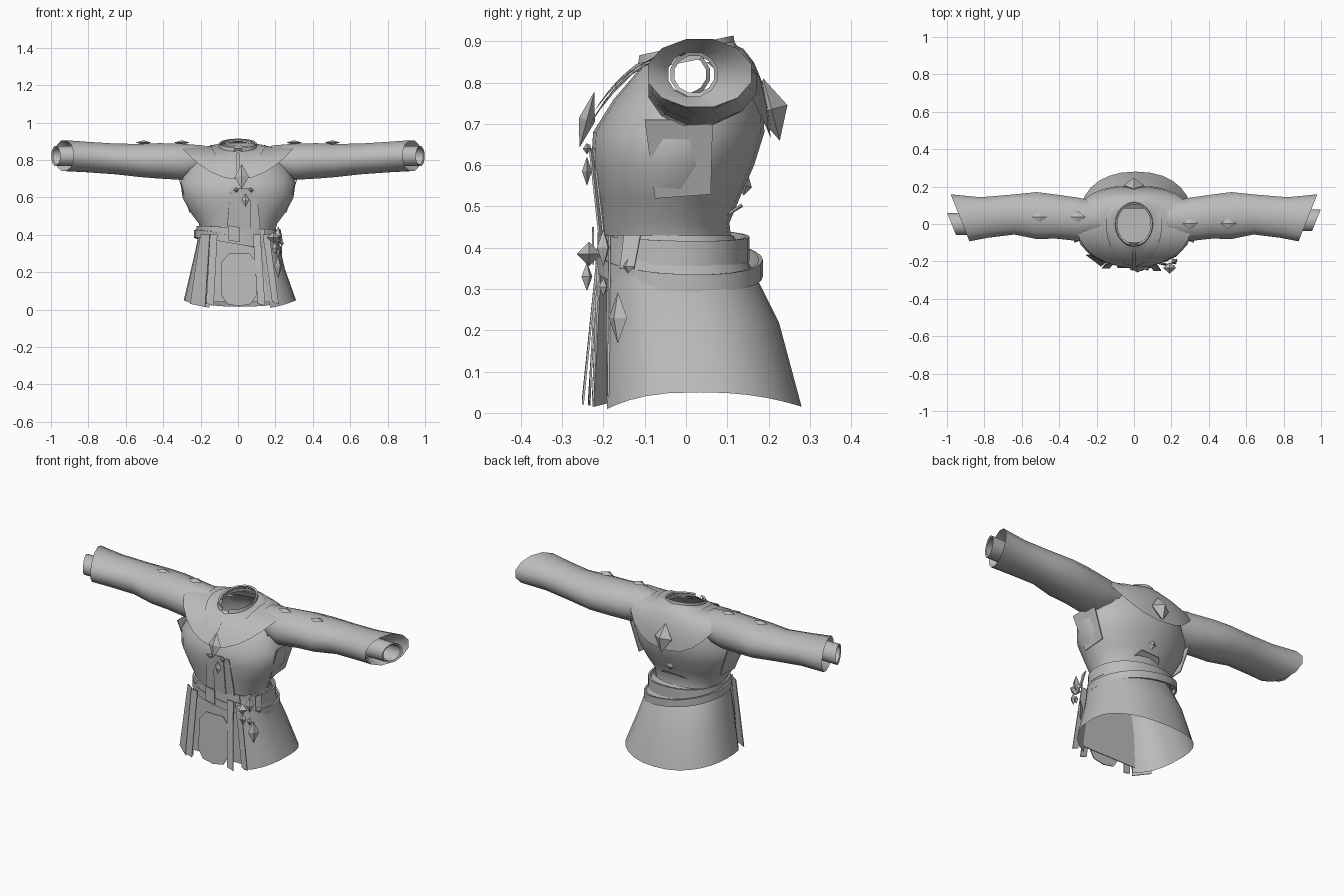
import bpy
from math import sin, cos, pi, radians, copysign
from mathutils import Vector, Euler

if "Cube" in bpy.data.objects:
    bpy.data.objects.remove(bpy.data.objects["Cube"], do_unlink=True)

cloth = bpy.data.materials.new("grey cloth")
cloth.use_nodes = True
GREY = (0.5, 0.5, 0.5, 1)
cloth.diffuse_color = GREY
cloth.node_tree.nodes["Principled BSDF"].inputs["Base Color"].default_value = GREY


def make(name, verts, faces, smooth=True, thickness=0):
    mesh = bpy.data.meshes.new(name)
    mesh.from_pydata([tuple(v) for v in verts], [], faces)
    mesh.materials.append(cloth)
    obj = bpy.data.objects.new(name, mesh)
    bpy.context.collection.objects.link(obj)
    if thickness:
        solid = obj.modifiers.new("thickness", 'SOLIDIFY')
        solid.thickness = thickness
        solid.offset = 0
    if smooth:
        bpy.ops.object.select_all(action='DESELECT')
        obj.select_set(True)
        bpy.context.view_layer.objects.active = obj
        bpy.ops.object.shade_smooth_by_angle(angle=radians(42))
    return obj


def surface(name, rows, closed=True, skip=None):
    """Skin a grid of points; skip tells which face centres stay open."""
    n = len(rows[0])
    verts = [p for row in rows for p in row]
    faces = []
    for r in range(len(rows) - 1):
        for i in range(n if closed else n - 1):
            j = (i + 1) % n
            face = (r * n + i, r * n + j, (r + 1) * n + j, (r + 1) * n + i)
            if not (skip and skip(sum((verts[k] for k in face), Vector()) / 4)):
                faces.append(face)
    return make(name, verts, faces)


def power(value, exponent):
    return copysign(abs(value) ** exponent, value)


def angles(n, gap=0):
    """Angles round the body from the front; a gap leaves the front open."""
    if not gap:
        return [2 * pi * i / n for i in range(n)]
    return [gap + (2 * pi - 2 * gap) * i / n for i in range(n + 1)]


def body_point(a, half_width, front, back, z, exponent=1.0):
    mid, half = (front + back) / 2, (back - front) / 2
    return Vector((half_width * power(sin(a), exponent),
                   mid - half * power(cos(a), exponent), z))


def gem(name, location, half_w, half_h, depth, tilt=(0, 0, 0)):
    """Flat four-sided diamond with a raised middle on both faces."""
    turn = Euler([radians(t) for t in tilt]).to_matrix()
    points = [(half_w, 0, 0), (0, 0, half_h), (-half_w, 0, 0), (0, 0, -half_h),
              (0, -depth, 0), (0, depth, 0)]
    verts = [turn @ Vector(p) + Vector(location) for p in points]
    faces = [(i, (i + 1) % 4, 4) for i in range(4)]
    faces += [((i + 1) % 4, i, 5) for i in range(4)]
    return make(name, verts, faces, smooth=False)


def plate(name, points):
    return make(name, points, [tuple(range(len(points)))], smooth=False, thickness=0.005)


# Torso with open armholes: half width, front, back, height
torso = [(.20, -.20, .11, .42), (.212, -.205, .105, .46), (.257, -.212, .13, .52),
         (.30, -.23, .165, .60), (.31, -.225, .19, .68), (.265, -.175, .185, .76),
         (.20, -.115, .15, .83), (.10, -.10, .11, .85)]
rows = [[body_point(a, *ring, exponent=.9 if cos(a) > 0 else 1) for a in angles(22)]
        for ring in torso]
surface("torso", rows, skip=lambda c: abs(c.x) > .13 and c.z > .74 and abs(c.y - .02) < .09)
plate("waist_lining", rows[0])

# Skirt, open at the front, with a hem that dips front and back
skirt = [(.205, -.20, .115, .43), (.225, -.205, .17, .33),
         (.25, -.21, .225, .22), (.30, -.21, .28, .03)]
around = angles(24, gap=.45)
rows = [[body_point(a, *ring, exponent=.74 if cos(a) > 0 else .9) for a in around]
        for ring in skirt]
for p, a in zip(rows[-1], around):
    p.x += .01
    p.z = .05 - (.05 if cos(a) > 0 else .035) * cos(a) ** 2
surface("skirt", rows, closed=False)


# Shoulder cape and the narrower lapel on top of it
def dome(name, width, front, back, drops, lift, gap=0):
    rows = []
    for step in range(6):
        s = step / 5
        row = []
        for a in angles(26, gap):
            neck = body_point(a, .10, -.12, .11, .867 - .028 * cos(a))
            e = 1 if cos(a) > 0 else .8
            hem = Vector((width * power(sin(a), e),
                          front * cos(a) if cos(a) > 0 else back * abs(cos(a)) ** e,
                          .875 - drops[0 if cos(a) > 0 else 1] * cos(a) ** 2))
            # Straighter over the chest, rounder over the back
            bulge = .6 - .35 * cos(a)
            p = neck.lerp(hem, s + bulge * (sin(s * pi / 2) - s))
            fall = 1 - s + bulge * (cos(s * pi / 2) - 1 + s)
            p.z = hem.z + (neck.z - hem.z) * fall + lift
            row.append(p)
        rows.append(row)
    surface(name, rows, closed=not gap)


dome("shoulder_cape", .31, -.235, .205, (.18, .21), 0)
dome("lapel", .15, -.225, .13, (.155, .02), .006, gap=.06)

# Standing collar, higher at the back
surface("collar", [[body_point(a, w, -f, f, z - .024 * cos(a)) for a in angles(18, gap=.2)]
                   for w, f, z in ((.105, .122, .85), (.10, .115, .89), (.09, .105, .885))],
        closed=False)

# Sleeves: distance, centre y, centre z, half depth, half height, end slant.
# The last two sections turn back in as the lining behind the cuff.
sleeve = [(.18, .03, .80, .09, .08, 0), (.30, .025, .79, .12, .10, 0),
          (.42, .04, .795, .122, .098, 0), (.52, .045, .797, .13, .092, 0),
          (.65, .05, .805, .11, .085, .1), (.80, .035, .815, .112, .084, .2),
          (.93, .033, .823, .13, .085, .4), (.90, .03, .822, .10, .07, .4),
          (.86, .015, .82, .06, .055, .4)]


def tube(name, side, sections, count=12):
    rows = []
    for x, cy, cz, ry, rz, slant in sections:
        ring = [2 * pi * (i + .5) / count for i in range(count)]
        rows.append([Vector((side * (x + slant * ry * cos(a)), cy + ry * cos(a),
                             cz + rz * sin(a))) for a in ring])
    if side < 0:
        rows = [row[::-1] for row in rows]
    return surface(name, rows)


for side, label in ((1, "left"), (-1, "right")):
    tube(label + "_sleeve", side, sleeve)
    # Inner cuff: outer wall turned back into a smaller lining
    y = .01 + side * .01
    tube(label + "_inner_cuff", side, [(x, y, .82, ry, ry * .92, .4) for x, ry in
                                       ((.86, .06), (.975, .06), (.97, .05), (.86, .05))])
    # Gusset from the underside of the sleeve to the ribs
    plate(label + "_gusset", [(side * .318, -.10, .71), (side * .318, .065, .71),
                              (side * .258, .06, .53), (side * .258, -.075, .52)])
    # Shoulder and upper arm diamonds lie flat
    for where, x in (("shoulder", .30), ("arm", .505)):
        gem(f"{label}_{where}_diamond", (side * x, .02 - side * .018, .893), .042, .03, .012,
            (90, 0, 0))


# Two crossing belts round the waist
def belt(name, width, front, back, height, centre):
    surface(name, [[body_point(a, width + out, front - out, back + out, centre(a) + dz, .9)
                    for a in angles(28)]
                   for out, dz in ((-.006, -height), (.004, -height), (.004, height), (-.006, height))])


belt("upper_belt", .218, -.21, .15, .03, lambda a: .402 - .015 * sin(a) + .005 * cos(a))
belt("lower_belt", .23, -.215, .182, .021, lambda a: .36 - .045 * sin(a) + .01 * cos(a))

# Front apron, shaped centre panel and chest placket
plate("under_apron", [(-.17, -.188, .04), (.18, -.188, .04), (.14, -.185, .43), (-.14, -.185, .43)])
outline = [(-.05, .30), (-.09, .25), (-.09, .08), (-.06, .03), (.005, .018),
           (.07, .03), (.10, .08), (.10, .25), (.06, .30)]
plate("front_panel", [(x, -.235 + .05 * z, z) for x, z in outline])
plate("placket", [(-.06, -.205, .43), (.12, -.20, .43), (.10, -.224, .64), (-.04, -.23, .64)])
plate("placket_strip", [(.0, -.21, .43), (.07, -.21, .43), (.07, -.234, .65), (.0, -.234, .65)])


# Hanging straps lean outward toward the hem
def strap(name, x_top, x_low, width, low, lean=-.25):
    plate(name, [(x_top - width, -.212, .40), (x_top + width, -.212, .40),
                 (x_low + width, lean, low), (x_low - width, lean, low + .012)])


strap("right_strap", -.13, -.15, .02, .02, -.235)
strap("left_strap", .10, .125, .02, .02)
strap("left_outer_strap", .15, .20, .018, .03, -.225)
plate("right_outer_strap", [(-.20, -.17, .40), (-.15, -.205, .40),
                            (-.175, -.225, .015), (-.255, -.165, .03)])

# Chest, skirt and back diamonds
gem("chest_diamond", (.02, -.24, .71), .038, .07, .02, (-15, 0, 0))
gem("lower_chest_diamond", (.04, -.24, .585), .021, .036, .012)
for x, label in ((-.01, "right"), (.07, "left")):
    gem(label + "_chest_stud", (x, -.24, .64), .014, .014, .01)
gem("skirt_diamond", (.215, -.165, .23), .03, .062, .014, (0, 0, 48))
gem("back_diamond", (0, .207, .735), .055, .078, .04, (15, 0, 0))
gem("back_small_diamond", (.0, .145, .55), .025, .025, .015, (-15, 0, 0))
plate("back_waist_fold", [(-.09, .085, .47), (.09, .085, .47), (.06, .135, .505), (-.05, .135, .50)])

# Belt knot and hanging charms on the left hip
gem("belt_knot", (.19, -.235, .385), .035, .03, .03)
gem("tall_charm", (.215, -.20, .40), .022, .045, .018, (0, 0, 30))
gem("small_charm", (.235, -.14, .355), .016, .018, .012, (0, 0, 60))
gem("low_charm", (.215, -.20, .305), .016, .024, .012, (0, 0, 30))
gem("front_charm", (.20, -.24, .33), .02, .035, .014, (0, 0, 20))
plate("hip_ribbon", [(.215, -.15, .43), (.225, -.11, .43), (.24, -.125, .35), (.225, -.16, .35)])
plate("buckle", [(-.05, -.225, .37), (.01, -.225, .36), (.01, -.225, .44), (-.05, -.225, .45)])
